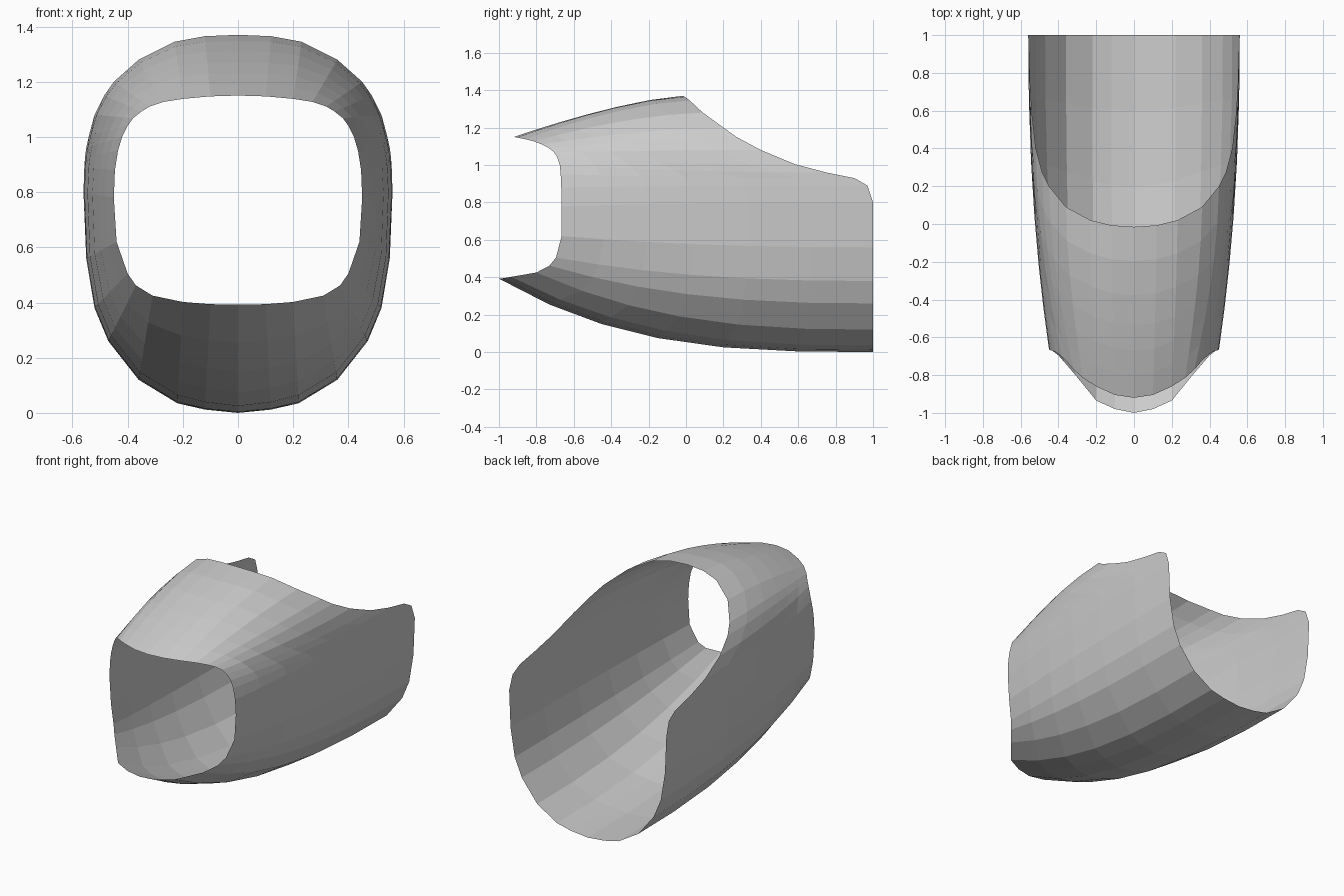
import bpy, bmesh
from mathutils import Vector

# Half outlines (x, y, z) of the two open rims, from bottom centre to top centre
front_rim = [
    (0, -1, .392), (.10, -.98, .394), (.20, -.935, .402), (.31, -.80, .425),
    (.37, -.73, .462), (.40, -.695, .505), (.44, -.665, .62), (.45, -.665, .78),
    (.446, -.667, .88), (.435, -.67, .95), (.42, -.675, 1.0), (.40, -.688, 1.04),
    (.38, -.705, 1.068), (.35, -.735, 1.092), (.32, -.77, 1.11), (.27, -.815, 1.127),
    (.20, -.86, 1.138), (.10, -.905, 1.147), (0, -.92, 1.15)]
back_rim = [
    (0, 1, 0), (.12, 1, .012), (.22, 1, .035), (.36, 1, .12),
    (.47, 1, .26), (.52, 1, .38), (.55, 1, .56), (.56, 1, .80),
    (.557, .97, .89), (.554, .90, .93), (.55, .75, .96), (.54, .58, 1.005),
    (.52, .40, 1.08), (.485, .27, 1.15), (.45, .20, 1.20), (.36, .09, 1.28),
    (.23, .02, 1.345), (.12, -.007, 1.365), (0, -.015, 1.37)]
steps = [0, .135, .275, .425, .6, .8, 1]


def bulge(i):
    """Outward bow of a strip: strong on the belly, light on the roof."""
    return 3 - .8 * i / 7 if i <= 7 else 2.2 - .8 * (i - 7) / 11


# Shell surface: bowed strips running from the front rim to the back rim
bm = bmesh.new()
strips = []
for i, (a, b) in enumerate(zip(front_rim, back_rim)):
    a, b = Vector(a), Vector(b)
    strip = []
    for t in steps:
        p = a.lerp(b, 1 - (1 - t) ** bulge(i))
        p.y = a.y + (b.y - a.y) * t
        strip.append(bm.verts.new(p))
    strips.append(strip)
for s, n in zip(strips, strips[1:]):
    for j in range(len(steps) - 1):
        bm.faces.new((s[j], s[j + 1], n[j + 1], n[j]))

mesh = bpy.data.meshes.new("open_shell")
bm.to_mesh(mesh)
bm.free()
shell = bpy.data.objects.new("open_shell", mesh)
bpy.context.collection.objects.link(shell)

# Other half
mirror = shell.modifiers.new("Mirror", 'MIRROR')
mirror.use_clip = True
